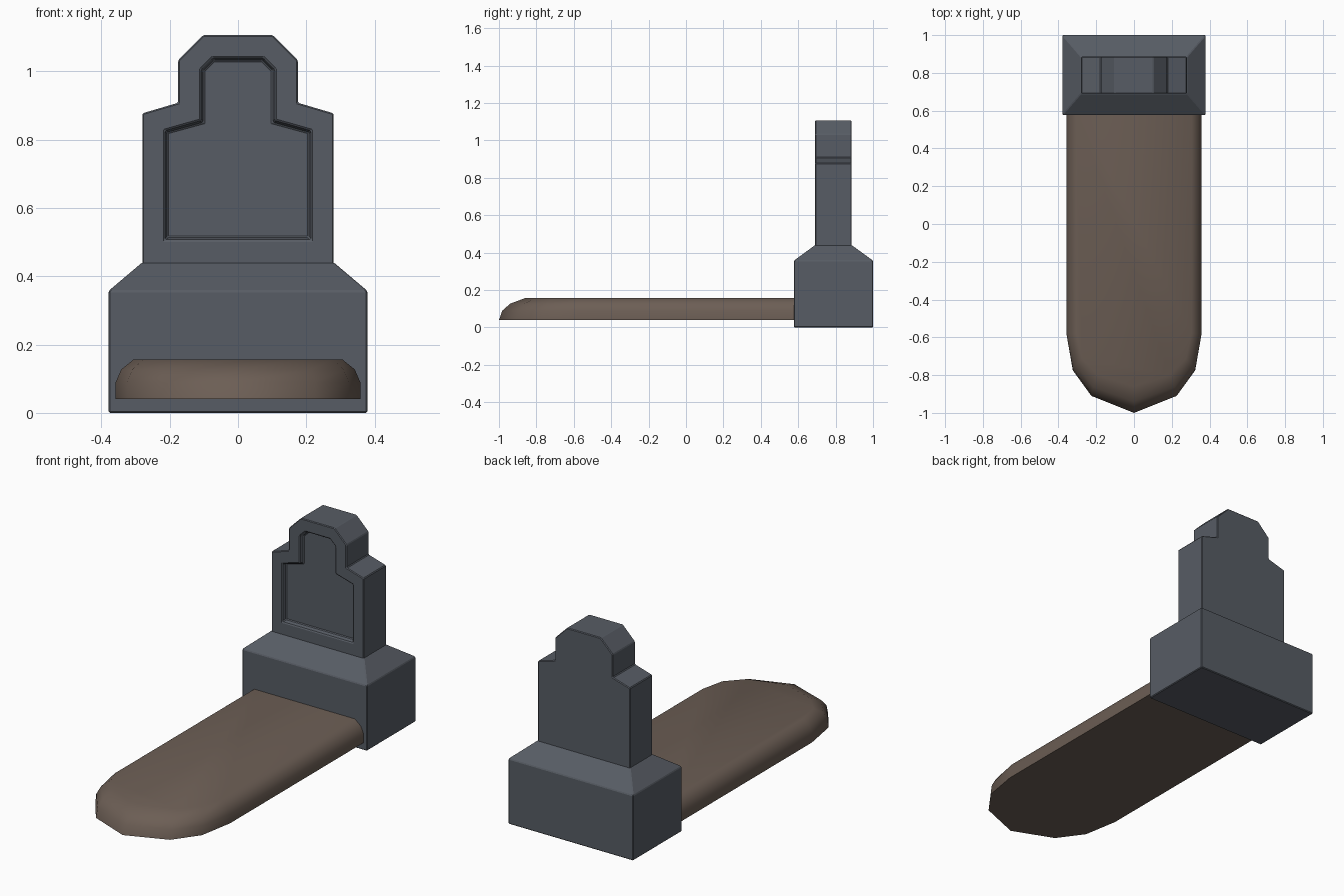
import bpy, bmesh, math

if "Cube" in bpy.data.objects:
    bpy.data.objects.remove(bpy.data.objects["Cube"])


def material(name, rgb):
    m = bpy.data.materials.new(name)
    m.diffuse_color = (*rgb, 1)
    m.use_nodes = True
    m.node_tree.nodes["Principled BSDF"].inputs["Base Color"].default_value = m.diffuse_color
    return m


STONE = material("slate stone", (0.095, 0.107, 0.128))
EARTH = material("brown earth", (0.150, 0.112, 0.090))


def loft(name, rings, mat, closed=True):
    """Join matching rings of points with quads and cap both ends."""
    bm = bmesh.new()
    loops = [[bm.verts.new(p) for p in ring] for ring in rings]
    n = len(loops[0])
    for a, b in zip(loops, loops[1:]):
        for i in range(n):
            j = (i + 1) % n
            bm.faces.new((a[i], a[j], b[j], b[i]))
    bm.faces.new(loops[0][::-1])
    bm.faces.new(loops[-1])
    bmesh.ops.recalc_face_normals(bm, faces=bm.faces[:])
    me = bpy.data.meshes.new(name)
    bm.to_mesh(me)
    bm.free()
    me.materials.append(mat)
    ob = bpy.data.objects.new(name, me)
    bpy.context.collection.objects.link(ob)
    return ob


def soften(ob, width):
    b = ob.modifiers.new("worn edges", 'BEVEL')
    b.width = width
    b.segments = 1
    b.limit_method = 'ANGLE'
    b.angle_limit = math.radians(25)


# Plinth: square block with a sloped top
def rect(hw, y0, y1, z):
    return [(-hw, y0, z), (hw, y0, z), (hw, y1, z), (-hw, y1, z)]


plinth = loft("plinth", [rect(0.379, 0.577, 1.0, 0),
                         rect(0.379, 0.577, 1.0, 0.357),
                         rect(0.281, 0.69, 0.886, 0.44)], STONE)
soften(plinth, 0.004)


# Headstone: stepped slab with a recessed panel of the same outline
def mirrored(half, y):
    return [(x, y, z) for x, z in half] + [(-x, y, z) for x, z in reversed(half)]


slab = [(0.28, 0.42), (0.28, 0.877), (0.175, 0.908), (0.175, 1.033), (0.102, 1.106)]
panel = [(0.215, 0.506), (0.215, 0.827), (0.109, 0.857), (0.109, 1.006), (0.075, 1.04)]
floor = [(0.207, 0.514), (0.207, 0.821), (0.101, 0.850), (0.101, 1.002), (0.071, 1.032)]
headstone = loft("headstone", [mirrored(slab, 0.886), mirrored(slab, 0.69),
                               mirrored(panel, 0.69), mirrored(floor, 0.715)], STONE)
soften(headstone, 0.004)

# Earth mound: rounded foot end, edges curving up to a flat top
levels = [(0.04, 0.358, -1.0), (0.09, 0.358, -0.982),
          (0.127, 0.342, -0.94), (0.157, 0.305, -0.86)]
arc = [(0, 1), (0.63, 0.786), (0.905, 0.464), (1, 0)]


def mound_ring(z, hw, tip):
    right = [(hw * u, -0.58 + (tip + 0.58) * v, z) for u, v in arc] + [(hw, 0.6, z)]
    left = [(-x, y, z) for x, y, z in reversed(right[1:])]
    return right + left


mound = loft("grave_mound", [mound_ring(*lv) for lv in levels], EARTH)
bpy.ops.object.select_all(action='DESELECT')
mound.select_set(True)
bpy.context.view_layer.objects.active = mound
bpy.ops.object.shade_smooth_by_angle(angle=math.radians(50))
